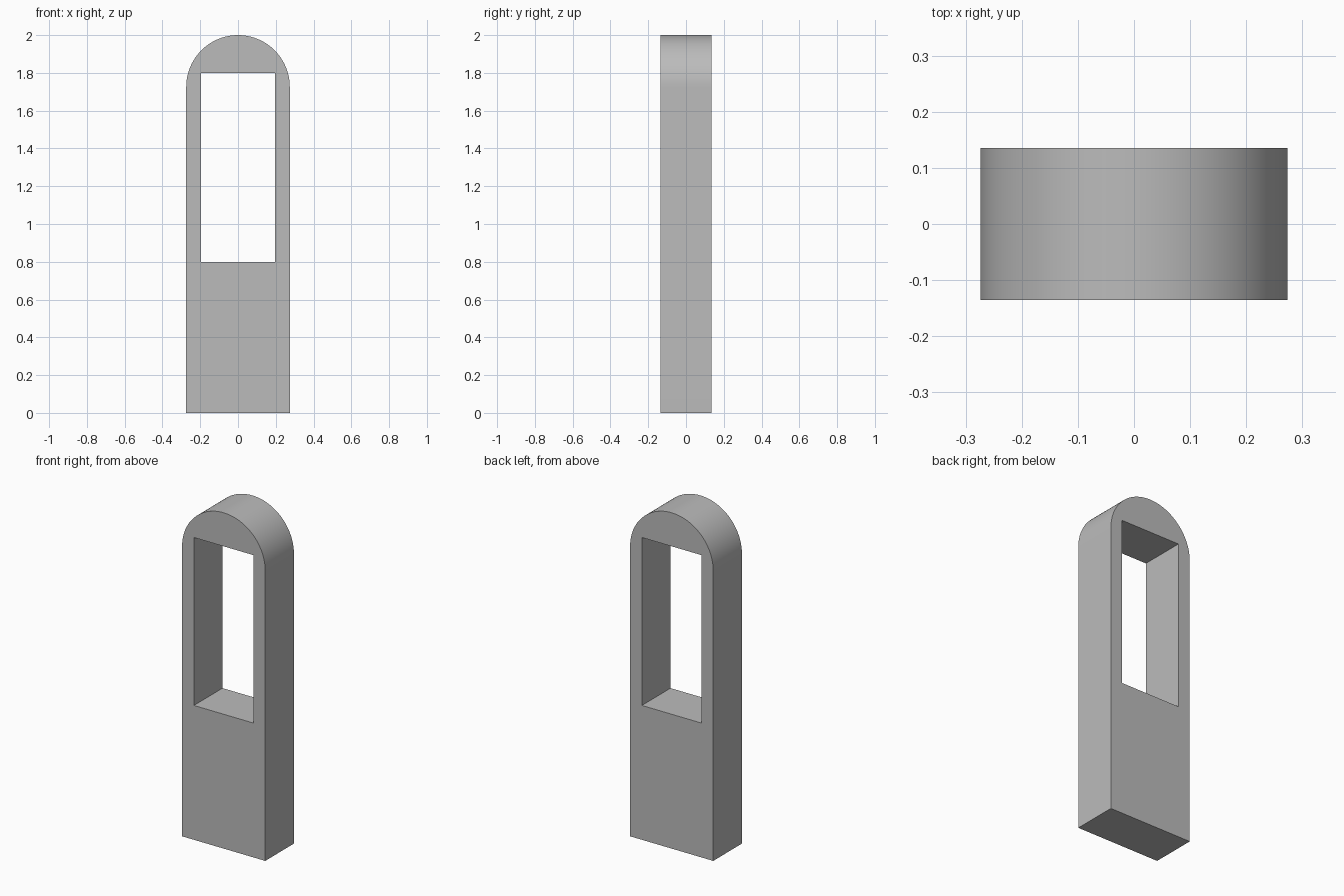
import bpy
import bmesh
from math import pi, cos, sin, radians

HALF_W, HALF_D, HEIGHT = 0.274, 0.135, 2.0
WIN_HALF_W, WIN_LOW, WIN_HIGH = 0.196, 0.8, 1.8
ARC_STEPS = 48

if "Cube" in bpy.data.objects:
    bpy.data.objects.remove(bpy.data.objects["Cube"])

grey = bpy.data.materials.new("plain_grey")
grey.use_nodes = True
grey.diffuse_color = (0.5, 0.5, 0.5, 1)
grey.node_tree.nodes["Principled BSDF"].inputs["Base Color"].default_value = (0.5, 0.5, 0.5, 1)


def extrude_profile(name, points, half_depth):
    """Solid made by pushing an x-z outline along y."""
    bm = bmesh.new()
    face = bm.faces.new([bm.verts.new((x, -half_depth, z)) for x, z in points])
    new = bmesh.ops.extrude_face_region(bm, geom=[face])["geom"]
    verts = [v for v in new if isinstance(v, bmesh.types.BMVert)]
    bmesh.ops.translate(bm, verts=verts, vec=(0, 2 * half_depth, 0))
    bmesh.ops.recalc_face_normals(bm, faces=bm.faces)
    mesh = bpy.data.meshes.new(name)
    bm.to_mesh(mesh)
    bm.free()
    mesh.materials.append(grey)
    obj = bpy.data.objects.new(name, mesh)
    bpy.context.collection.objects.link(obj)
    return obj


# Upright slab with a half-round top
spring = HEIGHT - HALF_W
outline = [(-HALF_W, 0), (HALF_W, 0)]
for i in range(ARC_STEPS + 1):
    a = pi * i / ARC_STEPS
    outline.append((HALF_W * cos(a), spring + HALF_W * sin(a)))
slab = extrude_profile("arched_slab", outline, HALF_D)

# Rectangular window cut right through
window = [(-WIN_HALF_W, WIN_LOW), (WIN_HALF_W, WIN_LOW),
          (WIN_HALF_W, WIN_HIGH), (-WIN_HALF_W, WIN_HIGH)]
cutter = extrude_profile("window_cutter", window, HALF_D * 2)
cutter.hide_render = True

cut = slab.modifiers.new("window_opening", "BOOLEAN")
cut.operation = "DIFFERENCE"
cut.solver = "EXACT"
cut.object = cutter

bpy.ops.object.select_all(action="DESELECT")
slab.select_set(True)
bpy.context.view_layer.objects.active = slab
bpy.ops.object.modifier_apply(modifier=cut.name)
bpy.data.objects.remove(cutter)

# Smooth arch, crisp rims
bpy.ops.object.shade_smooth_by_angle(angle=radians(30))
